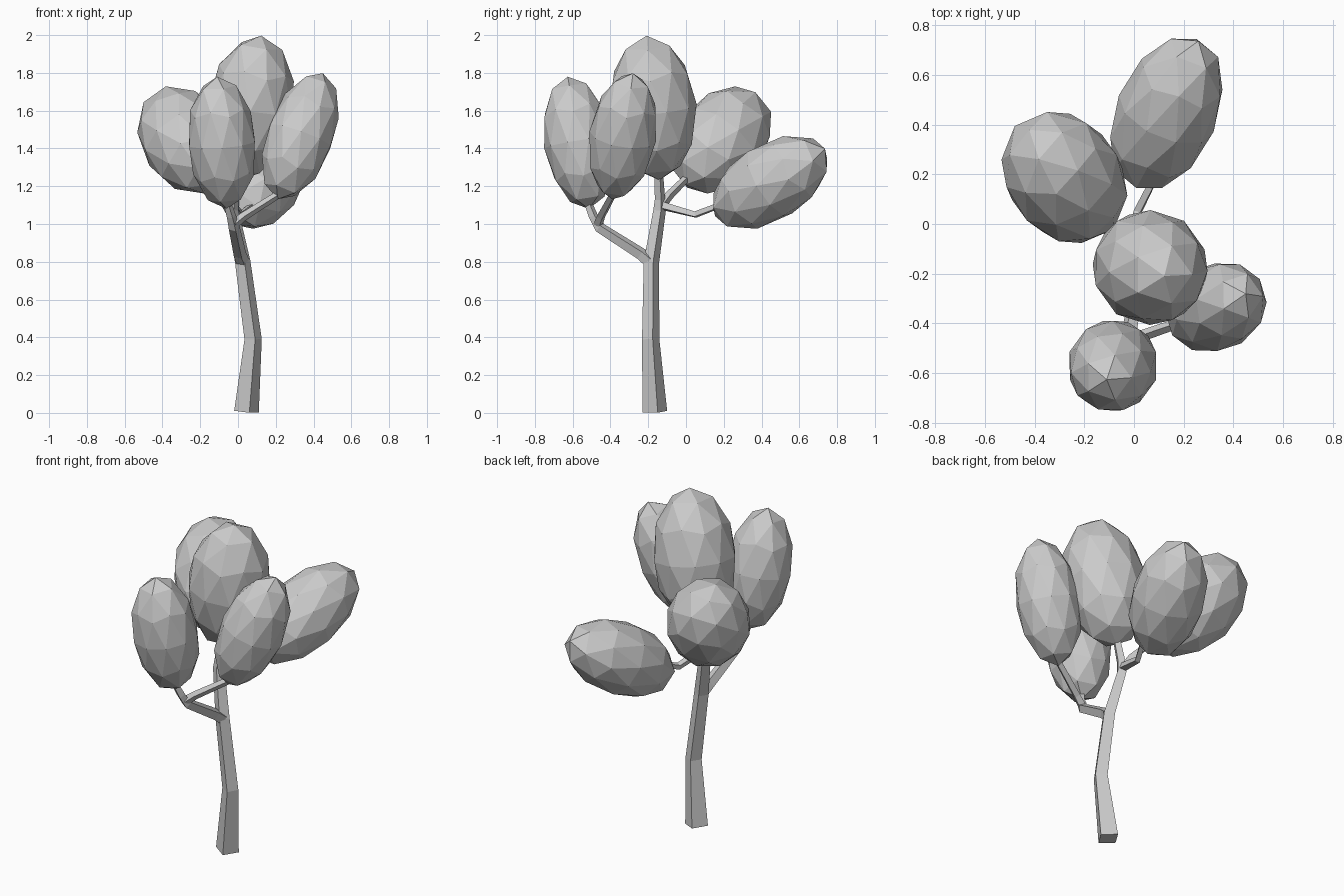
import bpy, bmesh, math
from mathutils import Vector

if "Cube" in bpy.data.objects:
    bpy.data.objects.remove(bpy.data.objects["Cube"])

UP = Vector((0, 0, 1))


def limb(name, points, twist=13):
    """Tapered four-sided limb through (x, y, z, corner radius) points."""
    bm = bmesh.new()
    pos = [Vector(p[:3]) for p in points]
    rings = []
    for i, p in enumerate(points):
        tangent = Vector()
        if i > 0:
            tangent += (pos[i] - pos[i - 1]).normalized()
        if i < len(pos) - 1:
            tangent += (pos[i + 1] - pos[i]).normalized()
        turn = UP.rotation_difference(tangent.normalized())
        ring = []
        for k in range(4):
            a = math.radians(twist + 90 * k)
            ring.append(bm.verts.new(pos[i] + turn @ Vector((math.cos(a), math.sin(a), 0)) * p[3]))
        rings.append(ring)
    for low, high in zip(rings, rings[1:]):
        for k in range(4):
            n = (k + 1) % 4
            bm.faces.new((low[k], low[n], high[n], high[k]))
    bm.faces.new(rings[0][::-1])
    bm.faces.new(rings[-1])
    mesh = bpy.data.meshes.new(name)
    bm.to_mesh(mesh)
    bm.free()
    bpy.context.collection.objects.link(bpy.data.objects.new(name, mesh))


def leaf_clump(name, centre, axis, radius, half_length):
    """Faceted egg of foliage stretched along its axis."""
    bpy.ops.mesh.primitive_ico_sphere_add(subdivisions=2, radius=1, location=centre)
    ob = bpy.context.object
    ob.name = name
    ob.scale = (radius, radius, half_length)
    ob.rotation_mode = 'QUATERNION'
    ob.rotation_quaternion = UP.rotation_difference(Vector(axis).normalized())


# Trunk, bending left and running up into the top clump
limb("trunk", [(0.045, -0.165, 0.006, 0.067), (0.08, -0.187, 0.39, 0.047),
               (0.025, -0.183, 0.80, 0.042), (-0.03, -0.14, 1.07, 0.034),
               (-0.025, -0.138, 1.13, 0.028), (0.01, -0.145, 1.30, 0.022)])

# Upper branches
limb("left_branch", [(-0.03, -0.135, 1.09, 0.026), (-0.055, -0.09, 1.15, 0.024),
                     (-0.13, 0.0, 1.24, 0.02)])
limb("back_branch", [(-0.03, -0.14, 1.10, 0.026), (0.015, 0.05, 1.05, 0.02),
                     (0.08, 0.18, 1.10, 0.018)])

# Low front branch and its fork
limb("front_branch", [(0.025, -0.19, 0.80, 0.036), (0.01, -0.235, 0.84, 0.034),
                      (-0.02, -0.455, 0.98, 0.03), (-0.035, -0.49, 1.04, 0.025),
                      (-0.065, -0.53, 1.14, 0.02)])
limb("right_branch", [(-0.02, -0.465, 1.0, 0.026), (0.03, -0.45, 1.04, 0.023),
                      (0.22, -0.385, 1.16, 0.02)])

# Foliage
leaf_clump("top_foliage", (0.065, -0.175, 1.615), (0.15, -0.09, 1), 0.232, 0.388)
leaf_clump("front_foliage", (-0.085, -0.57, 1.43), (-0.07, -0.157, 0.98), 0.183, 0.355)
leaf_clump("right_foliage", (0.33, -0.335, 1.465), (0.33, 0.15, 0.92), 0.178, 0.358)
leaf_clump("left_foliage", (-0.28, 0.187, 1.445), (-0.42, 0.57, 0.70), 0.235, 0.335)
leaf_clump("back_foliage", (0.13, 0.445, 1.22), (0.355, 0.80, 0.49), 0.205, 0.365)
